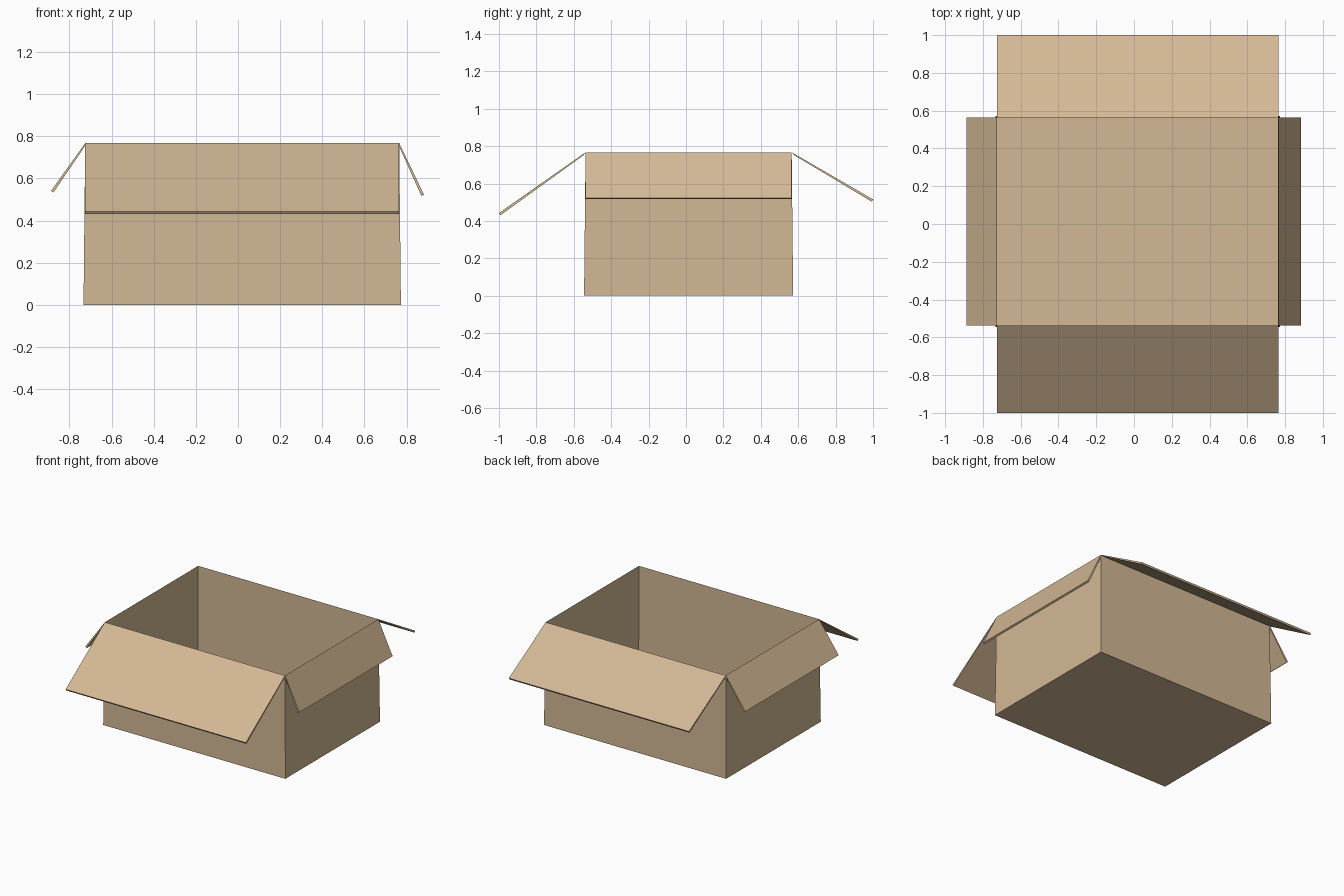
import bpy, bmesh
from mathutils import Vector

if "Cube" in bpy.data.objects:
    bpy.data.objects.remove(bpy.data.objects["Cube"])

card = bpy.data.materials.new("cardboard tan")
card.diffuse_color = (0.65, 0.48, 0.30, 1)
card.use_nodes = True
card.node_tree.nodes["Principled BSDF"].inputs["Base Color"].default_value = card.diffuse_color

X0, X1, Y0, Y1, H = -0.725, 0.765, -0.537, 0.565, 0.767   # top rim
SPREAD = 0.008                                            # walls widen at the base


def make(name, verts, faces):
    bm = bmesh.new()
    vs = [bm.verts.new(v) for v in verts]
    for f in faces:
        bm.faces.new([vs[i] for i in f])
    bmesh.ops.recalc_face_normals(bm, faces=bm.faces)
    me = bpy.data.meshes.new(name)
    bm.to_mesh(me)
    bm.free()
    me.materials.append(card)
    ob = bpy.data.objects.new(name, me)
    bpy.context.collection.objects.link(ob)
    return ob


def ring(x0, x1, y0, y1, z):
    return [(x0, y0, z), (x1, y0, z), (x1, y1, z), (x0, y1, z)]


# Open box: thin sheet walls and floor
s = SPREAD
make("box_body",
     ring(X0 - s, X1 + s, Y0 - s, Y1 + s, 0) + ring(X0, X1, Y0, Y1, H),
     [(3, 2, 1, 0)] + [(i, (i + 1) % 4, (i + 1) % 4 + 4, i + 4) for i in range(4)])


# Flap: a board hinged on a rim edge, thinner at the crease
def flap(name, a, b, out, reach, drop, thick=0.014):
    a, b, out = Vector(a), Vector(b), Vector(out)
    fall = out * reach - Vector((0, 0, drop))
    under = (-out * drop - Vector((0, 0, reach))).normalized()
    verts = []
    for p in (a, b):
        verts += [p, p + fall, p + fall + under * thick,
                  p + fall * 0.04 + under * thick * 0.5]
    make(name, verts, [(0, 1, 2, 3), (7, 6, 5, 4)] +
         [(i, i + 4, (i + 1) % 4 + 4, (i + 1) % 4) for i in range(4)])


flap("front_flap", (X0, Y0, H), (X1, Y0, H), (0, -1, 0), 0.463, 0.325)
flap("back_flap", (X0, Y1, H), (X1, Y1, H), (0, 1, 0), 0.435, 0.252)
flap("left_flap", (X0, Y0, H), (X0, Y1, H), (-1, 0, 0), 0.162, 0.226)
flap("right_flap", (X1, Y0, H), (X1, Y1, H), (1, 0, 0), 0.118, 0.245)
